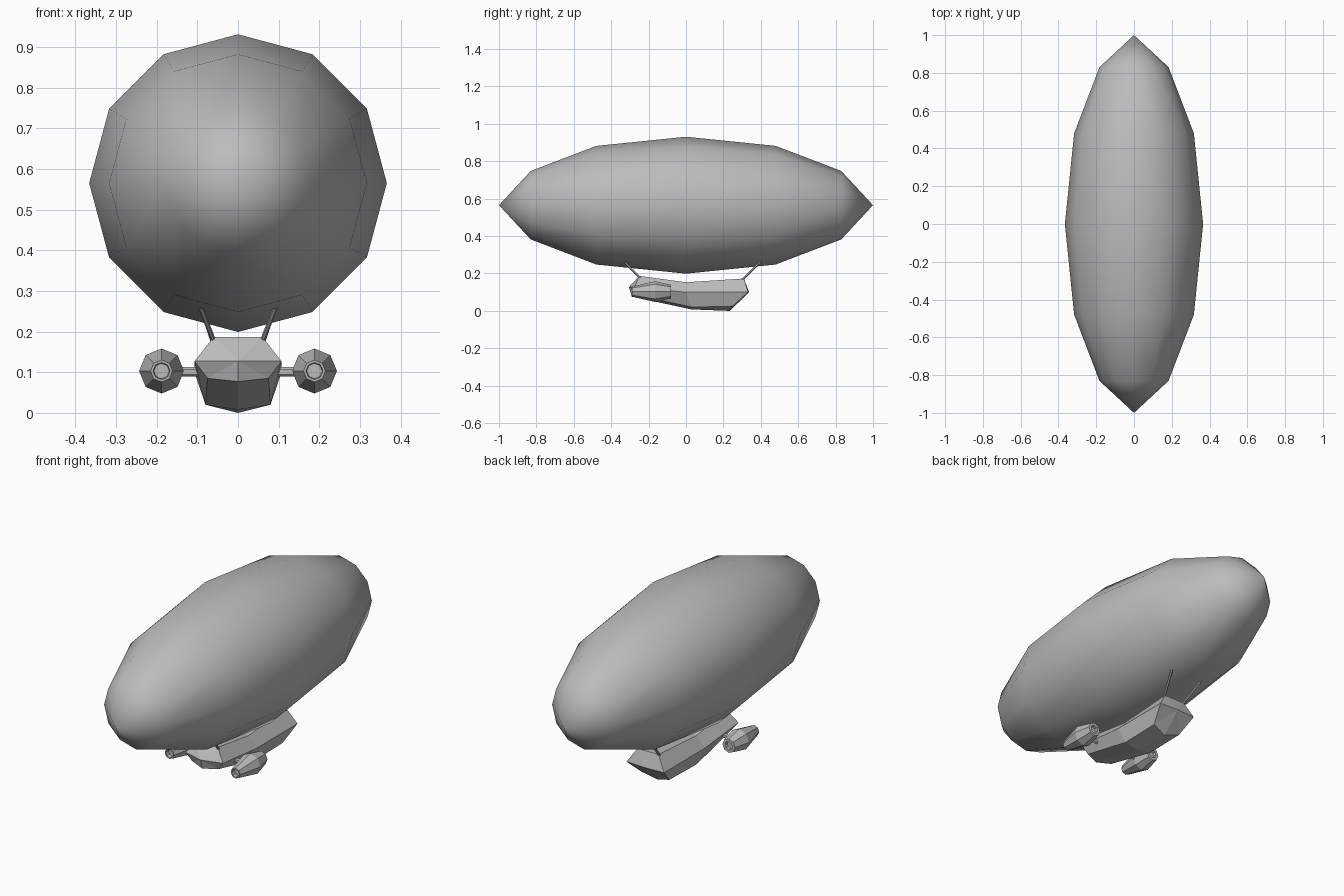
import bpy, bmesh, math
from mathutils import Vector

if "Cube" in bpy.data.objects:
    bpy.data.objects.remove(bpy.data.objects["Cube"])

grey = bpy.data.materials.new("hull grey")
grey.diffuse_color = (0.5, 0.5, 0.5, 1)
grey.use_nodes = True
grey.node_tree.nodes["Principled BSDF"].inputs["Base Color"].default_value = grey.diffuse_color


def finish(name, bm):
    bmesh.ops.remove_doubles(bm, verts=bm.verts, dist=1e-5)
    bmesh.ops.recalc_face_normals(bm, faces=bm.faces)
    me = bpy.data.meshes.new(name)
    bm.to_mesh(me)
    bm.free()
    me.materials.append(grey)
    ob = bpy.data.objects.new(name, me)
    bpy.context.collection.objects.link(ob)
    return ob


def lathe(name, profile, sides, cx, cz):
    """Spin (y, radius) points round an axis along y."""
    bm = bmesh.new()
    rings = []
    for y, r in profile:
        ang = [2 * math.pi * i / sides for i in range(sides)]
        rings.append([bm.verts.new((cx + r * math.cos(a), y, cz + r * math.sin(a))) for a in ang])
    for a, b in zip(rings, rings[1:]):
        for i in range(sides):
            j = (i + 1) % sides
            bm.faces.new((a[i], a[j], b[j], b[i]))
    return finish(name, bm)


def rod(name, a, b, r, sides=6, flat=1.0):
    """Straight bar between two points; flat widens it along y."""
    a, b = Vector(a), Vector(b)
    bm = bmesh.new()
    bmesh.ops.create_cone(bm, cap_ends=True, segments=sides, radius1=r, radius2=r, depth=(b - a).length)
    for v in bm.verts:
        v.co.y *= flat
    bm.transform((b - a).to_track_quat('Z', 'Y').to_matrix().to_4x4())
    bmesh.ops.translate(bm, verts=bm.verts, vec=(a + b) / 2)
    return finish(name, bm)


# gas envelope
half = [(1, 0), (0.83, 0.183), (0.48, 0.317)]
profile = [(-y, r) for y, r in half] + [(0, 0.366)] + half[::-1]
env = lathe("envelope", profile, 12, 0, 0.565)
bpy.context.view_layer.objects.active = env
env.select_set(True)
bpy.ops.object.shade_smooth_by_angle(angle=math.radians(35))
env.select_set(False)

# gondola: stations of top centre, top edge, widest edge, chine, keel (x, y, z)
stations = [
    [(0, -.25, .187), (.06, -.25, .187), (.107, -.275, .127), (.075, -.265, .085), (0, -.29, .077)],
    [(0, 0, .153), (.06, 0, .153), (.107, 0, .10), (.08, .03, .02), (0, .027, .008)],
    [(0, .31, .173), (.06, .31, .173), (.107, .332, .10), (.08, .25, .025), (0, .235, 0)],
]
bm = bmesh.new()
for s in (1, -1):
    rows = [[bm.verts.new((x * s, y, z)) for x, y, z in st] for st in stations]
    for a, b in zip(rows, rows[1:]):
        for i in range(4):
            bm.faces.new((a[i], a[i + 1], b[i + 1], b[i]))
    # pointed bow and stern, fanned from a centre point
    for row, tip in ((rows[0], (0, -.305, .127)), (rows[2], (0, .337, .10))):
        t = bm.verts.new(tip)
        for i in range(4):
            bm.faces.new((row[i], row[i + 1], t))
finish("gondola", bm)

# engines, pylons and suspension struts on both sides
engine = [(-.27, 0), (-.27, .019), (-.29, .021), (-.29, .027), (-.165, .0553),
          (-.08, .036), (-.08, .021), (-.095, .019), (-.095, 0)]
for s, side in ((1, "right"), (-1, "left")):
    lathe("engine_" + side, engine, 8, .188 * s, .103)
    rod("pylon_" + side, (.08 * s, -.165, .101), (.15 * s, -.165, .101), .008, 6, 1.5)
    rod("front_strut_" + side, (.058 * s, -.24, .172), (.093 * s, -.33, .262), .006)
    rod("rear_strut_" + side, (.058 * s, .30, .165), (.093 * s, .405, .27), .006)
